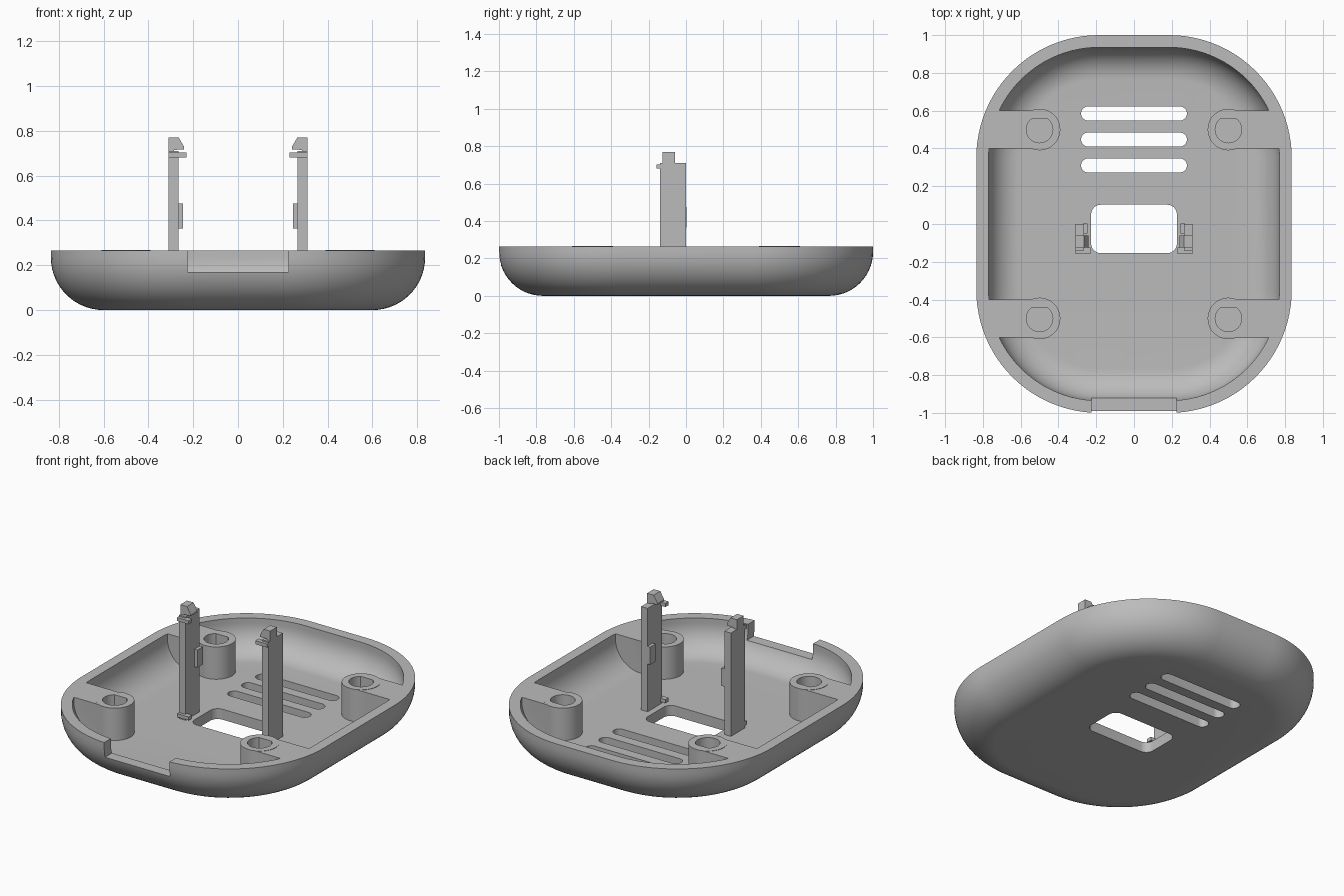
import bpy, bmesh
from math import sin, cos, pi, radians

cube = bpy.data.objects.get("Cube")
if cube:
    bpy.data.objects.remove(cube)

grey = bpy.data.materials.new("plain grey")
grey.use_nodes = True
grey.diffuse_color = (0.5, 0.5, 0.5, 1)
grey.node_tree.nodes["Principled BSDF"].inputs["Base Color"].default_value = (0.5, 0.5, 0.5, 1)

HX, HY, RIM, WALL = 0.835, 1.0, 0.265, 0.065
CORNER, FILLET = 0.65, 0.235


def rounded_rect(hx, hy, r, n=8, cx=0, cy=0):
    """Counter-clockwise outline with four rounded corners."""
    pts = []
    for k, (sx, sy) in enumerate([(1, 1), (-1, 1), (-1, -1), (1, -1)]):
        for i in range(n + 1):
            a = (k + i / n) * pi / 2
            pts.append((cx + sx * (hx - r) + r * cos(a), cy + sy * (hy - r) + r * sin(a)))
    return pts


def circle(cx, cy, r, flat=1, n=48):
    """Circle, cut flat on its +y side at the given offset."""
    return [(cx + r * cos(2 * pi * i / n), cy + min(r * sin(2 * pi * i / n), flat))
            for i in range(n)]


def loft(name, rings):
    """Closed solid through matching (outline, z) rings, bottom to top."""
    bm = bmesh.new()
    loops = [[bm.verts.new((x, y, z)) for x, y in pts] for pts, z in rings]
    bm.faces.new(loops[0][::-1])
    bm.faces.new(loops[-1])
    for a, b in zip(loops, loops[1:]):
        for i in range(len(a)):
            j = (i + 1) % len(a)
            bm.faces.new((a[i], a[j], b[j], b[i]))
    bmesh.ops.remove_doubles(bm, verts=bm.verts, dist=1e-5)
    bmesh.ops.recalc_face_normals(bm, faces=bm.faces)
    mesh = bpy.data.meshes.new(name)
    bm.to_mesh(mesh)
    bm.free()
    mesh.materials.append(grey)
    obj = bpy.data.objects.new(name, mesh)
    bpy.context.collection.objects.link(obj)
    return obj


def box(name, x, y, z):
    x, y = sorted(x), sorted(y)
    pts = [(x[0], y[0]), (x[1], y[0]), (x[1], y[1]), (x[0], y[1])]
    return loft(name, [(pts, z[0]), (pts, z[1])])


def prism(name, pts, z0, z1):
    return loft(name, [(pts, z0), (pts, z1)])


def combine(target, tool, operation):
    """Apply a boolean and discard the tool."""
    tool.hide_render = True
    mod = target.modifiers.new("cut", 'BOOLEAN')
    mod.operation, mod.object, mod.solver = operation, tool, 'EXACT'
    bpy.context.view_layer.objects.active = target
    bpy.ops.object.modifier_apply(modifier=mod.name)
    bpy.data.objects.remove(tool)


def bowl(name, inset, top):
    """Rounded tray solid, offset inward from the outer skin."""
    r, steps, rings = FILLET - inset, 14, []
    for i in range(steps + 1):
        a = i / steps * pi / 2
        d = inset + r * (1 - sin(a))
        rings.append((rounded_rect(HX - d, HY - d, CORNER - d, 24), inset + r * (1 - cos(a))))
    rings.append((rounded_rect(HX - inset, HY - inset, CORNER - inset, 24), top))
    return loft(name, rings)


# Tray: outer skin minus a cavity that leaves four solid corner webs
tray = bowl("tray", 0, RIM)
cavity = bowl("cavity", WALL, RIM + 0.1)
corners = [(sx, sy) for sx in (-1, 1) for sy in (-1, 1)]
for sx, sy in corners:
    combine(cavity, box("web", (sx * 0.5, sx * 0.95), (sy * 0.4, sy * 0.6), (0, RIM)), 'DIFFERENCE')
combine(tray, cavity, 'DIFFERENCE')

# Screw bosses with D-shaped sockets
for sx, sy in corners:
    combine(tray, prism("boss", circle(sx * 0.5, sy * 0.5, 0.11), 0.03, RIM + 0.002), 'UNION')
for sx, sy in corners:
    combine(tray, prism("socket", circle(sx * 0.5, sy * 0.5, 0.07, 0.056), WALL + 0.01, 0.4), 'DIFFERENCE')

# Vent slots, cable opening and front notch
for y in (0.31, 0.447, 0.585):
    combine(tray, prism("slot", rounded_rect(0.28, 0.037, 0.036, 8, 0, y), -0.1, 0.15), 'DIFFERENCE')
combine(tray, prism("opening", rounded_rect(0.227, 0.128, 0.05, 8, 0, -0.026), -0.1, 0.15), 'DIFFERENCE')
combine(tray, box("notch", (-0.225, 0.225), (-1.1, -0.85), (0.17, 0.4)), 'DIFFERENCE')

bpy.ops.object.select_all(action='DESELECT')
tray.select_set(True)
bpy.context.view_layer.objects.active = tray
bpy.ops.object.shade_smooth_by_angle(angle=radians(30))

# Clip posts, mirrored left and right
for side, s in (("left", 1), ("right", -1)):
    box(side + "_post", (s * 0.265, s * 0.31), (-0.14, 0), (0.05, 0.71))
    box(side + "_post_bump", (s * 0.245, s * 0.27), (-0.05, 0.003), (0.365, 0.475))
    for level, z in (("upper", 0.68), ("lower", 0.08)):
        box(f"{side}_{level}_tab", (s * 0.23, s * 0.31), (-0.158, -0.125), (z, z + 0.022))
    # Hook head with a sloped inner face
    rings = []
    for inner, z in ((0.285, 0.70), (0.285, 0.715), (0.24, 0.716), (0.24, 0.728), (0.265, 0.77)):
        a, b = sorted((s * inner, s * 0.31))
        rings.append(([(a, -0.125), (b, -0.125), (b, -0.06), (a, -0.06)], z))
    loft(side + "_hook", rings)
